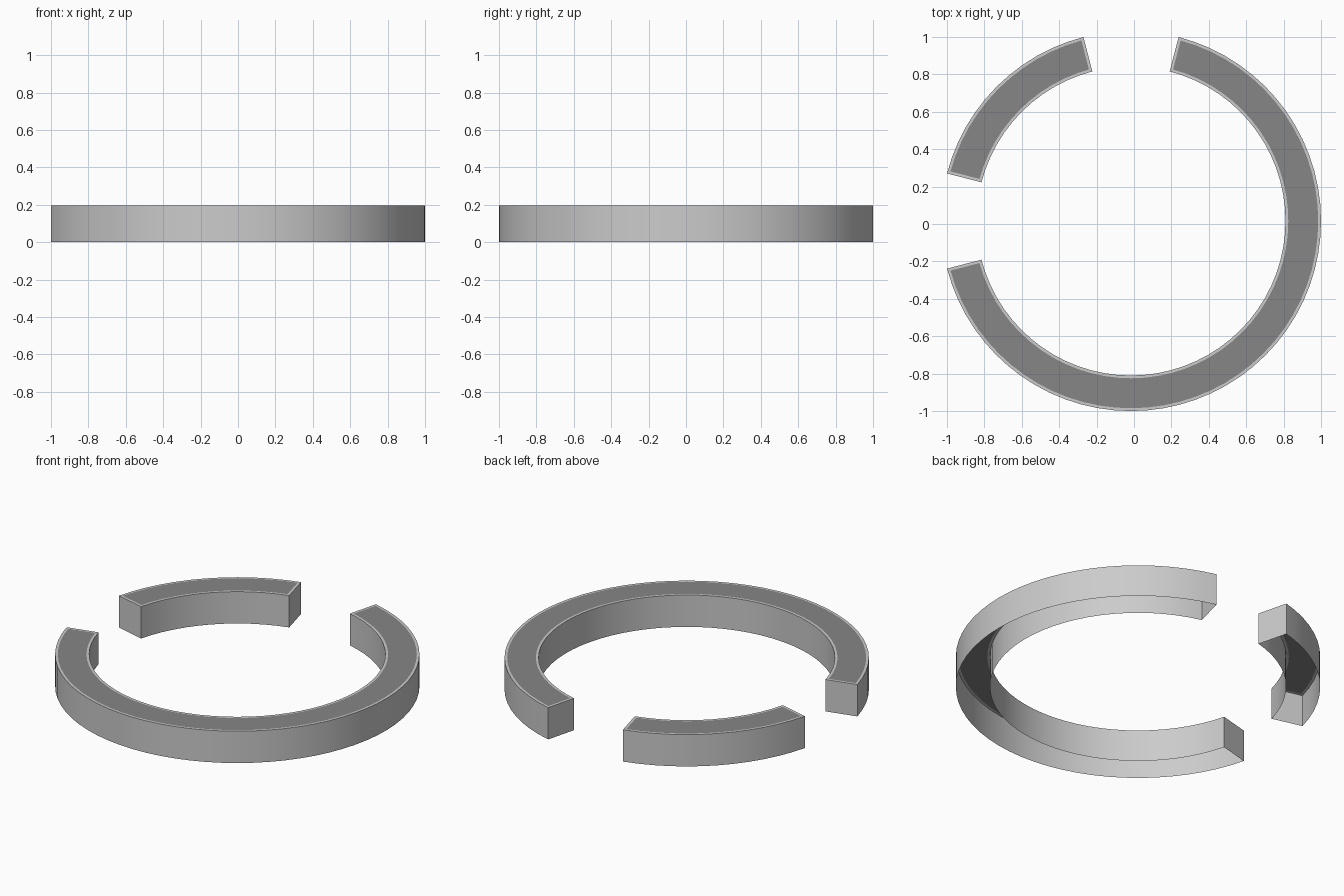
import bpy, bmesh, math

if "Cube" in bpy.data.objects:
    bpy.data.objects.remove(bpy.data.objects["Cube"])

CX, CY = -0.016, 0.016      # shared centre of both arcs
R_OUT, R_IN = 1.016, 0.826
HEIGHT, RIM = 0.196, 0.015

panel_mat = bpy.data.materials.new("dark_top")
panel_mat.diffuse_color = (0.24, 0.24, 0.24, 1)
panel_mat.use_nodes = True
panel_mat.node_tree.nodes["Principled BSDF"].inputs["Base Color"].default_value = panel_mat.diffuse_color
wall_mat = bpy.data.materials.new("grey_walls")
wall_mat.diffuse_color = (0.8, 0.8, 0.8, 1)
wall_mat.use_nodes = True
wall_mat.node_tree.nodes["Principled BSDF"].inputs["Base Color"].default_value = wall_mat.diffuse_color


def ring_segment(name, start, end, steps):
    """Open-bottomed arc shell: two curved walls, end caps and a rimmed top."""
    bm = bmesh.new()
    # closed outline of the arc, with the rim inset for the top panel
    def outline(inset, z):
        pts = []
        for r, order in ((R_OUT - inset, range(steps + 1)),
                         (R_IN + inset, range(steps, -1, -1))):
            trim = math.degrees(inset / r)
            for i in order:
                a = math.radians(start + trim + (end - start - 2 * trim) * i / steps)
                pts.append(bm.verts.new((CX + r * math.cos(a), CY + r * math.sin(a), z)))
        return pts

    low, high, inner = outline(0, 0), outline(0, HEIGHT), outline(RIM, HEIGHT)
    n = len(low)
    for a, b in ((low, high), (high, inner)):       # walls, then rim
        for i in range(n):
            j = (i + 1) % n
            bm.faces.new((a[i], a[j], b[j], b[i]))
    for i in range(steps):                          # dark top panel
        f = bm.faces.new((inner[i], inner[i + 1], inner[n - 2 - i], inner[n - 1 - i]))
        f.material_index = 1
    mesh = bpy.data.meshes.new(name)
    bm.to_mesh(mesh)
    bm.free()
    mesh.materials.append(wall_mat)
    mesh.materials.append(panel_mat)
    obj = bpy.data.objects.new(name, mesh)
    bpy.context.collection.objects.link(obj)
    bpy.ops.object.select_all(action='DESELECT')
    obj.select_set(True)
    bpy.context.view_layer.objects.active = obj
    bpy.ops.object.shade_smooth_by_angle(angle=math.radians(30))


# long arc and short arc, separated by two equal gaps
ring_segment("long_arc", -165.5, 75.5, 48)
ring_segment("short_arc", 104.5, 165.5, 12)
